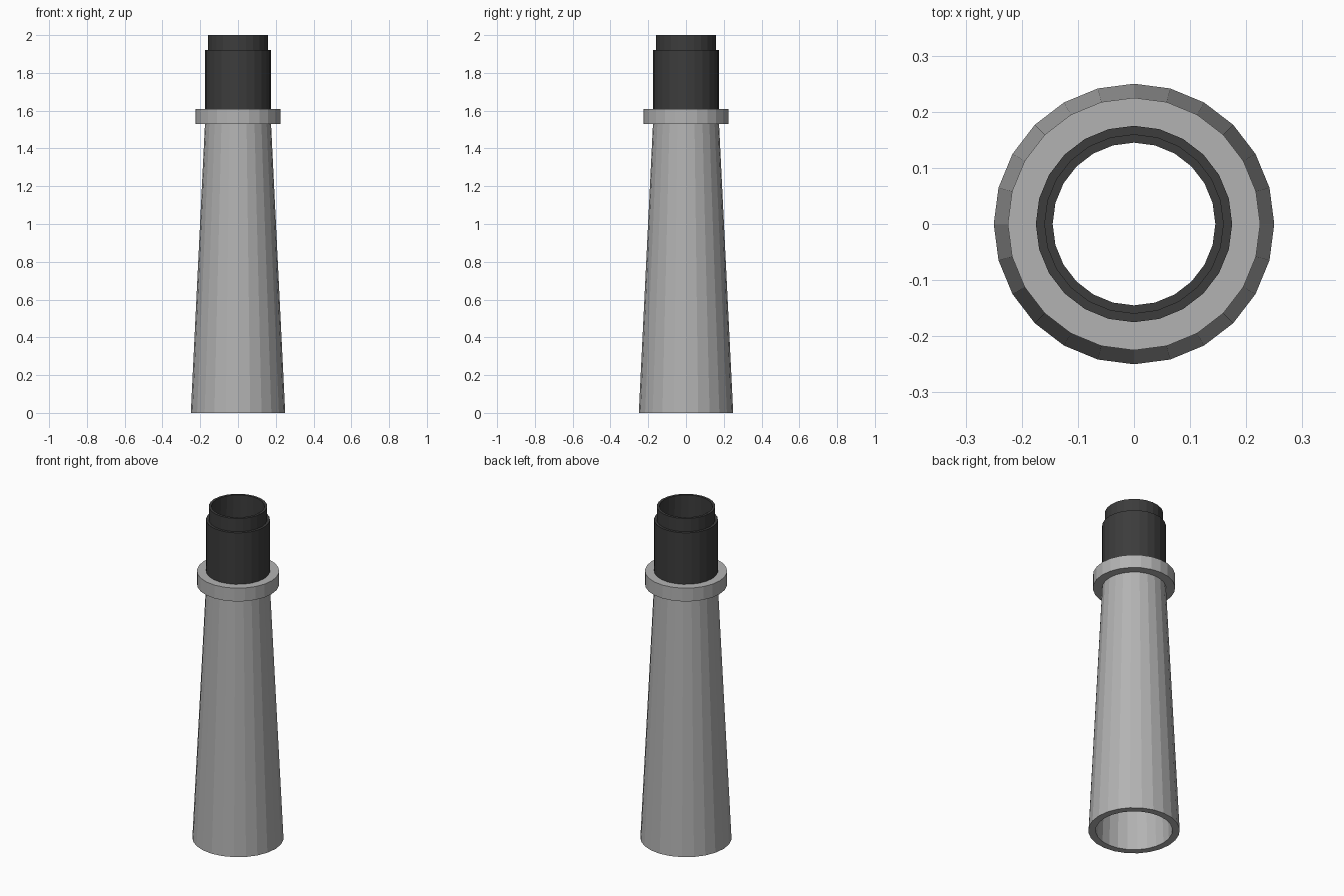
import bpy, bmesh, math

if "Cube" in bpy.data.objects:
    bpy.data.objects.remove(bpy.data.objects["Cube"])

SIDES = 24


def material(name, v):
    m = bpy.data.materials.new(name)
    m.diffuse_color = (v, v, v, 1)
    m.use_nodes = True
    m.node_tree.nodes["Principled BSDF"].inputs["Base Color"].default_value = m.diffuse_color
    return m


def tube(name, profile, mat):
    """Revolve a closed (radius, z) section around z, flat shaded."""
    bm = bmesh.new()
    rings = []
    for i in range(SIDES):
        a = 2 * math.pi * i / SIDES
        rings.append([bm.verts.new((r * math.cos(a), r * math.sin(a), z)) for r, z in profile])
    n = len(profile)
    for i in range(SIDES):
        p, q = rings[i], rings[(i + 1) % SIDES]
        for j in range(n):
            k = (j + 1) % n
            bm.faces.new((p[j], q[j], q[k], p[k]))
    bmesh.ops.recalc_face_normals(bm, faces=bm.faces)
    me = bpy.data.meshes.new(name)
    bm.to_mesh(me)
    bm.free()
    me.materials.append(mat)
    ob = bpy.data.objects.new(name, me)
    bpy.context.collection.objects.link(ob)
    return ob


grey = material("light grey", 0.45)
dark = material("soot black", 0.045)

# Tapered hollow stack, open at both ends
tube("stack_body", [(0.25, 0), (0.175, 1.53), (0.175, 1.61), (0.15, 1.61), (0.15, 1.53), (0.21, 0)], grey)
# Collar band near the top
tube("collar", [(0.225, 1.53), (0.225, 1.61), (0.174, 1.61), (0.174, 1.53)], grey)
# Dark chimney mouth with a stepped rim
tube("chimney_mouth", [(0.175, 1.61), (0.175, 1.92), (0.16, 1.92), (0.16, 2.0),
                       (0.145, 2.0), (0.145, 1.92), (0.15, 1.92), (0.15, 1.61)], dark)
